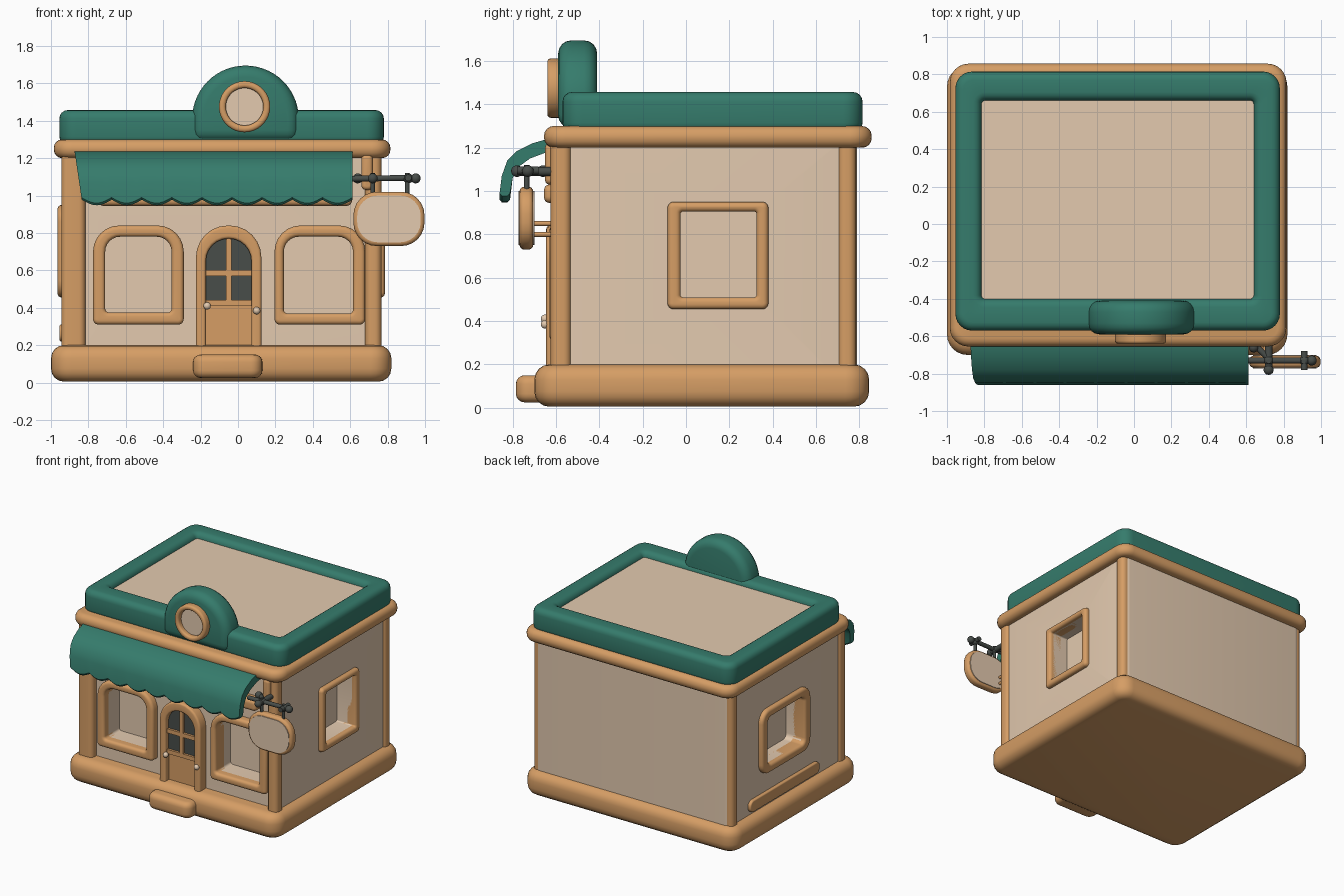
import bpy, bmesh, math
from mathutils import Vector

if "Cube" in bpy.data.objects:
    bpy.data.objects.remove(bpy.data.objects["Cube"])


def material(name, rgb):
    m = bpy.data.materials.new(name)
    m.diffuse_color = (*rgb, 1)
    m.use_nodes = True
    m.node_tree.nodes["Principled BSDF"].inputs["Base Color"].default_value = m.diffuse_color
    return m


TAN = material("tan wood", (0.67, 0.34, 0.13))
CREAM = material("cream plaster", (0.77, 0.59, 0.43))
GREEN = material("green trim", (0.036, 0.20, 0.15))
DARK = material("dark metal and glass", (0.065, 0.075, 0.068))


def finish(name, bm, mat, bevel=0.0):
    bmesh.ops.recalc_face_normals(bm, faces=bm.faces)
    if bevel:
        sharp = [e for e in bm.edges if len(e.link_faces) == 2 and e.calc_face_angle() > 0.7]
        bmesh.ops.bevel(bm, geom=sharp, offset=bevel, segments=4, profile=0.5,
                        affect='EDGES', clamp_overlap=True)
    me = bpy.data.meshes.new(name)
    bm.to_mesh(me)
    bm.free()
    me.materials.append(mat)
    ob = bpy.data.objects.new(name, me)
    bpy.context.collection.objects.link(ob)
    smooth(ob)
    return ob


def smooth(ob):
    bpy.ops.object.select_all(action='DESELECT')
    ob.select_set(True)
    bpy.context.view_layer.objects.active = ob
    bpy.ops.object.shade_smooth_by_angle(angle=math.radians(40))


def rrect(u0, u1, v0, v1, rb, rt=None, n=6):
    """Rounded rectangle outline with bottom and top corner radii."""
    rt = rb if rt is None else rt
    pts = []
    for cu, cv, r, a in ((u1 - rb, v0 + rb, rb, -90), (u1 - rt, v1 - rt, rt, 0),
                         (u0 + rt, v1 - rt, rt, 90), (u0 + rb, v0 + rb, rb, 180)):
        for i in range(n + 1):
            t = math.radians(a + 90 * i / n)
            pts.append((cu + r * math.cos(t), cv + r * math.sin(t)))
    return pts


def place(axis, u, v, w):
    return {'x': (w, u, v), 'y': (u, w, v), 'z': (u, v, w)}[axis]


def prism(name, pts, axis, w0, w1, mat, bevel=0.0, hole=None):
    """Extrude an outline along an axis, optionally with a matching hole."""
    bm = bmesh.new()
    n = len(pts)
    make = lambda p, w: [bm.verts.new(place(axis, u, v, w)) for u, v in p]
    a, b = make(pts, w0), make(pts, w1)
    loops = [(a, b)]
    if hole:
        c, d = make(hole, w0), make(hole, w1)
        loops += [(c, d), (a, c), (b, d)]
    else:
        bm.faces.new(a)
        bm.faces.new(b)
    for p, q in loops:
        for i in range(n):
            j = (i + 1) % n
            bm.faces.new((p[i], p[j], q[j], q[i]))
    return finish(name, bm, mat, bevel)


def rod(name, p, q, r, mat):
    p, q = Vector(p), Vector(q)
    bm = bmesh.new()
    bmesh.ops.create_cone(bm, cap_ends=True, segments=14, radius1=r, radius2=r, depth=(q - p).length)
    rot = Vector((0, 0, 1)).rotation_difference(q - p).to_matrix()
    for v in bm.verts:
        v.co = rot @ v.co + (p + q) / 2
    return finish(name, bm, mat)


def ball(name, c, r, mat):
    bm = bmesh.new()
    bmesh.ops.create_uvsphere(bm, u_segments=14, v_segments=10, radius=r)
    bmesh.ops.translate(bm, verts=bm.verts, vec=c)
    return finish(name, bm, mat)


# Plinth, front step
prism("base_plinth", rrect(-1.0, 0.82, -0.70, 0.845, 0.11), 'z', 0.005, 0.2, TAN, 0.07)
prism("front_step", rrect(-0.24, 0.13, -0.785, -0.5, 0.06), 'z', 0.025, 0.15, TAN, 0.04)

# Plaster walls
walls = prism("walls", rrect(-0.93, 0.75, -0.57, 0.79, 0.05), 'z', 0.1, 1.25, CREAM)

# Windows: frame outline, opening, axis, outer plane, inner plane, wall plane
windows = [
    ("front_window_left", rrect(-0.775, -0.29, 0.31, 0.84, 0.03, 0.14),
     rrect(-0.71, -0.355, 0.375, 0.78, 0.02, 0.08), 'y', -0.63, -0.50, -0.44),
    ("front_window_right", rrect(0.195, 0.68, 0.31, 0.84, 0.03, 0.14),
     rrect(0.245, 0.615, 0.37, 0.78, 0.02, 0.08), 'y', -0.63, -0.50, -0.44),
    ("side_window_right", rrect(-0.085, 0.38, 0.455, 0.95, 0.028),
     rrect(-0.025, 0.325, 0.51, 0.905, 0.01), 'x', 0.785, 0.66, 0.62),
    ("side_window_left", rrect(-0.16, 0.44, 0.455, 0.95, 0.09),
     rrect(-0.085, 0.365, 0.52, 0.885, 0.04), 'x', -0.965, -0.84, -0.80),
]
for name, outer, opening, axis, w_out, w_in, w_back in windows:
    cutter = prism("cutter", opening, axis, w_out, w_back, CREAM)
    cutter.hide_render = True
    mod = walls.modifiers.new("cut", 'BOOLEAN')
    mod.operation, mod.object, mod.solver = 'DIFFERENCE', cutter, 'EXACT'
    bpy.context.view_layer.objects.active = walls
    bpy.ops.object.modifier_apply(modifier="cut")
    bpy.data.objects.remove(cutter)
    prism(name + "_frame", outer, axis, w_out, w_in, TAN, 0.022, hole=opening)
smooth(walls)

# Corner posts
for name, x0, x1, y0, y1 in (("front_left", -0.945, -0.815, -0.625, -0.53),
                             ("front_right", 0.68, 0.767, -0.625, -0.53),
                             ("back_left", -0.945, -0.86, 0.70, 0.785),
                             ("back_right", 0.68, 0.767, 0.70, 0.785)):
    prism(name + "_post", rrect(x0, x1, y0, y1, 0.035), 'z', 0.15, 1.25, TAN)

# Plank on the left wall
prism("left_wall_plank", rrect(-0.28, 0.57, 0.22, 0.31, 0.04), 'x', -0.955, -0.92, TAN, 0.01)

# Cornice, parapet and roof
prism("cornice", rrect(-0.985, 0.815, -0.655, 0.857, 0.10), 'z', 1.2, 1.3, TAN, 0.045)
prism("parapet", rrect(-0.955, 0.78, -0.57, 0.815, 0.09), 'z', 1.27, 1.457, GREEN, 0.045,
      hole=rrect(-0.815, 0.64, -0.40, 0.66, 0.02))
prism("roof_deck", rrect(-0.85, 0.68, -0.45, 0.70, 0.02), 'z', 1.25, 1.415, CREAM)

# Rounded gable with a round medallion
arc = [(0.04 + 0.285 * math.cos(math.pi * i / 28), 1.41 + 0.285 * math.sin(math.pi * i / 28))
       for i in range(29)]
prism("gable", [(-0.245, 1.29)] + [(0.325, 1.29)] + arc, 'y', -0.59, -0.41, GREEN, 0.06)


def circle(r, n=36):
    return [(0.035 + r * math.cos(2 * math.pi * i / n), 1.475 + r * math.sin(2 * math.pi * i / n))
            for i in range(n)]


prism("medallion_ring", circle(0.137), 'y', -0.64, -0.57, TAN, 0.016, hole=circle(0.1))
prism("medallion_face", circle(0.11), 'y', -0.603, -0.57, CREAM)

# Awning with a scalloped lower edge
profile = [(-0.56, 1.245), (-0.64, 1.24), (-0.71, 1.22), (-0.78, 1.185), (-0.825, 1.14),
           (-0.85, 1.07), (-0.86, 0.99), (-0.85, 0.978), (-0.825, 0.978), (-0.812, 0.99),
           (-0.80, 1.06), (-0.775, 1.11), (-0.72, 1.15), (-0.64, 1.18), (-0.56, 1.19)]
bm = bmesh.new()
rows, COLS, LOBES = [], 90, 9
for c in range(COLS + 1):
    t = c / COLS
    drop = 0.03 * abs(math.sin(math.pi * t * LOBES))
    row = []
    for y, z in profile:
        left = -0.875 + 0.04 * (1.245 - z) / 0.27
        row.append(bm.verts.new((left + (0.612 - left) * t, y, z - (drop if z < 1.0 else 0))))
    rows.append(row)
n = len(profile)
for p, q in zip(rows, rows[1:]):
    for i in range(n):
        j = (i + 1) % n
        bm.faces.new((p[i], p[j], q[j], q[i]))
bm.faces.new(rows[0])
bm.faces.new(rows[-1])
finish("awning", bm, GREEN)
prism("awning_beam", rrect(-0.75, 0.61, 0.945, 1.03, 0.03), 'y', -0.655, -0.55, TAN, 0.025)

# Door with arched frame, glass and glazing bars
door = rrect(-0.172, 0.072, 0.13, 0.77, 0.01, 0.12)
prism("door_frame", rrect(-0.225, 0.125, 0.10, 0.84, 0.03, 0.17), 'y', -0.645, -0.5, TAN, 0.022, hole=door)
prism("door_panel", rrect(-0.18, 0.08, 0.12, 0.78, 0.01, 0.125), 'y', -0.60, -0.5, TAN)
prism("door_glass", rrect(-0.172, 0.072, 0.43, 0.77, 0.01, 0.12), 'y', -0.606, -0.598, DARK)
prism("door_bar_vertical", rrect(-0.064, -0.034, 0.42, 0.77, 0.01), 'y', -0.625, -0.59, TAN)
for name, z in (("door_bar_middle", 0.585), ("door_bar_lower", 0.425)):
    prism(name, rrect(-0.18, 0.08, z - 0.016, z + 0.016, 0.01), 'y', -0.624, -0.59, TAN)
ball("door_knob_left", (-0.165, -0.65, 0.41), 0.02, CREAM)
ball("door_knob_right", (0.10, -0.65, 0.385), 0.02, CREAM)

# Hanging sign
prism("sign_board", rrect(0.617, 0.997, 0.73, 1.02, 0.125), 'y', -0.768, -0.705, TAN, 0.022)
for name, w0, w1 in (("sign_face_front", -0.773, -0.765), ("sign_face_back", -0.708, -0.700)):
    prism(name, rrect(0.637, 0.977, 0.75, 1.0, 0.11), 'y', w0, w1, CREAM)
for z in (0.80, 0.85):
    rod("sign_wall_tie", (0.70, -0.71, z), (0.70, -0.55, z), 0.011, TAN)

# Sign bracket
rod("bracket_arm", (0.60, -0.73, 1.09), (0.95, -0.73, 1.095), 0.016, DARK)
rod("bracket_wall_arm", (0.72, -0.79, 1.09), (0.72, -0.57, 1.09), 0.02, DARK)
rod("bracket_brace", (0.64, -0.64, 1.09), (0.73, -0.73, 1.09), 0.016, DARK)
rod("bracket_end_bar", (0.91, -0.78, 1.095), (0.91, -0.68, 1.095), 0.018, DARK)
rod("sign_hanger", (0.905, -0.735, 1.0), (0.905, -0.735, 1.12), 0.012, DARK)
rod("sign_hanger_inner", (0.72, -0.735, 1.0), (0.72, -0.735, 1.12), 0.012, DARK)
for x, y in ((0.72, -0.78), (0.72, -0.73), (0.91, -0.73), (0.95, -0.73), (0.64, -0.66)):
    ball("bracket_knob", (x, y, 1.092), 0.027, DARK)
prism("bracket_mount", rrect(0.66, 0.72, 1.03, 1.22, 0.025), 'y', -0.65, -0.55, TAN, 0.02)
